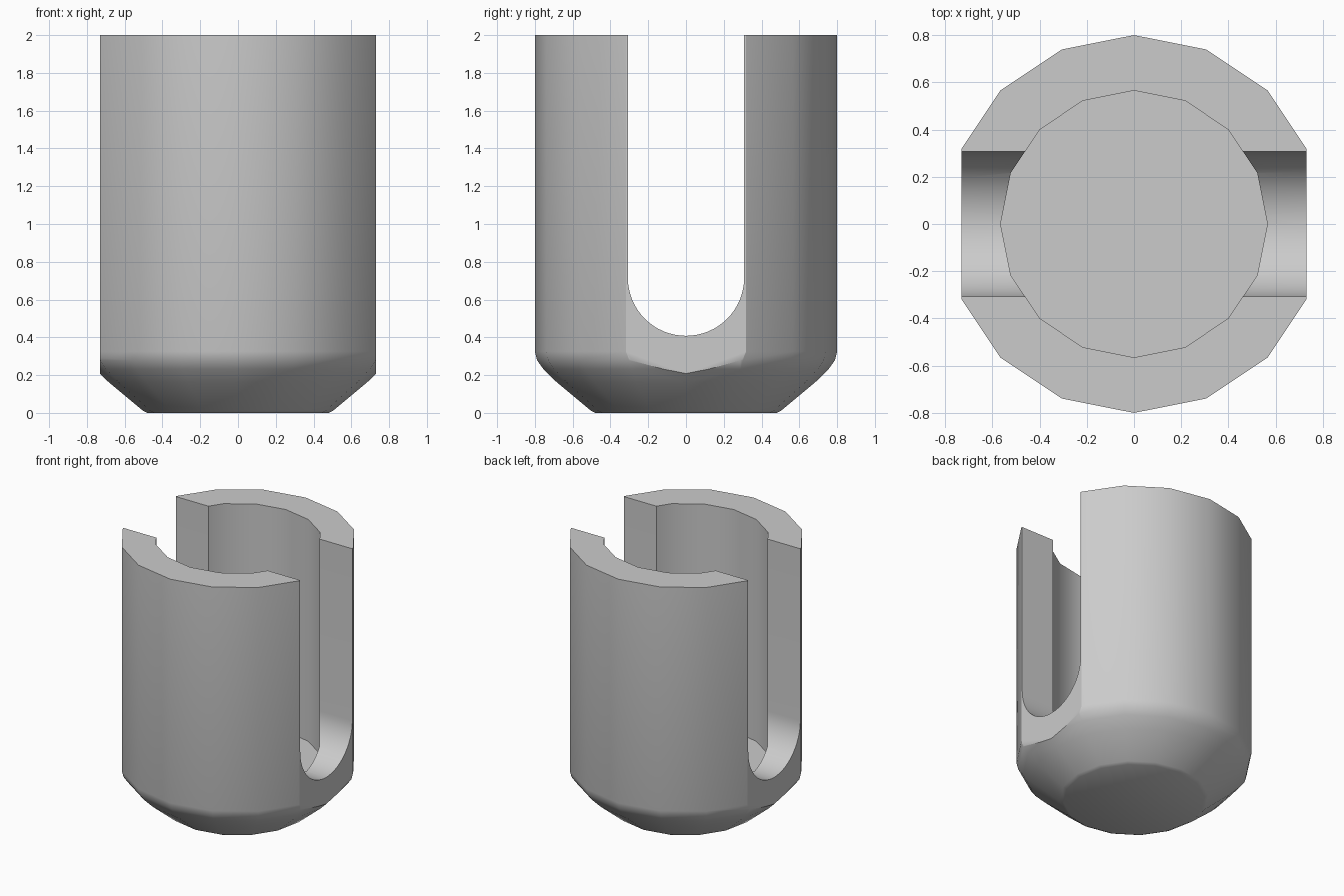
import bpy, bmesh
from math import pi, sin, cos, radians

if "Cube" in bpy.data.objects:
    bpy.data.objects.remove(bpy.data.objects["Cube"])


def to_object(name, bm):
    bmesh.ops.recalc_face_normals(bm, faces=bm.faces)
    mesh = bpy.data.meshes.new(name)
    bm.to_mesh(mesh)
    bm.free()
    ob = bpy.data.objects.new(name, mesh)
    bpy.context.collection.objects.link(ob)
    return ob


def lathe(name, profile, sides=16):
    """Stack rings of (radius, z) into a closed solid."""
    bm = bmesh.new()
    rings = [[bm.verts.new((r * cos(2 * pi * i / sides), r * sin(2 * pi * i / sides), z))
              for i in range(sides)] for r, z in profile]
    for a, b in zip(rings, rings[1:]):
        for i in range(sides):
            j = (i + 1) % sides
            bm.faces.new((a[i], a[j], b[j], b[i]))
    bm.faces.new(rings[0])
    bm.faces.new(rings[-1])
    return to_object(name, bm)


def prism_x(name, outline, half):
    """Extrude a (y, z) outline along x."""
    bm = bmesh.new()
    face = bm.faces.new([bm.verts.new((-half, y, z)) for y, z in outline])
    ext = bmesh.ops.extrude_face_region(bm, geom=[face])
    verts = [v for v in ext["geom"] if isinstance(v, bmesh.types.BMVert)]
    bmesh.ops.translate(bm, verts=verts, vec=(2 * half, 0, 0))
    return to_object(name, bm)


def cut(target, cutter, operation="DIFFERENCE"):
    cutter.hide_render = True
    mod = target.modifiers.new(cutter.name, "BOOLEAN")
    mod.operation = operation
    mod.solver = "EXACT"
    mod.object = cutter
    bpy.context.view_layer.objects.active = target
    bpy.ops.object.modifier_apply(modifier=mod.name)
    bpy.data.objects.remove(cutter)


# Sixteen-sided body with a rounded, chamfered base
body = lathe("slotted_cup", [(0.48, 0), (0.505, 0.013), (0.685, 0.163),
                             (0.755, 0.232), (0.788, 0.278), (0.8, 0.325), (0.8, 2)])

# Flats on the left and right sides
cut(body, prism_x("side_flats", [(-1, -1), (1, -1), (1, 3), (-1, 3)], 0.731), "INTERSECT")

# Blind bore from the top
cut(body, lathe("bore", [(0.565, 0.34), (0.565, 2.5)]))

# U-shaped slot through both sides
arc = [(-0.308 * cos(pi * i / 32), 0.716 - 0.308 * sin(pi * i / 32)) for i in range(33)]
cut(body, prism_x("slot", arc + [(0.308, 2.5), (-0.308, 2.5)], 1.2))

# Smooth sides, sharp rims
bpy.ops.object.select_all(action="DESELECT")
body.select_set(True)
bpy.context.view_layer.objects.active = body
bpy.ops.object.shade_smooth_by_angle(angle=radians(30))
